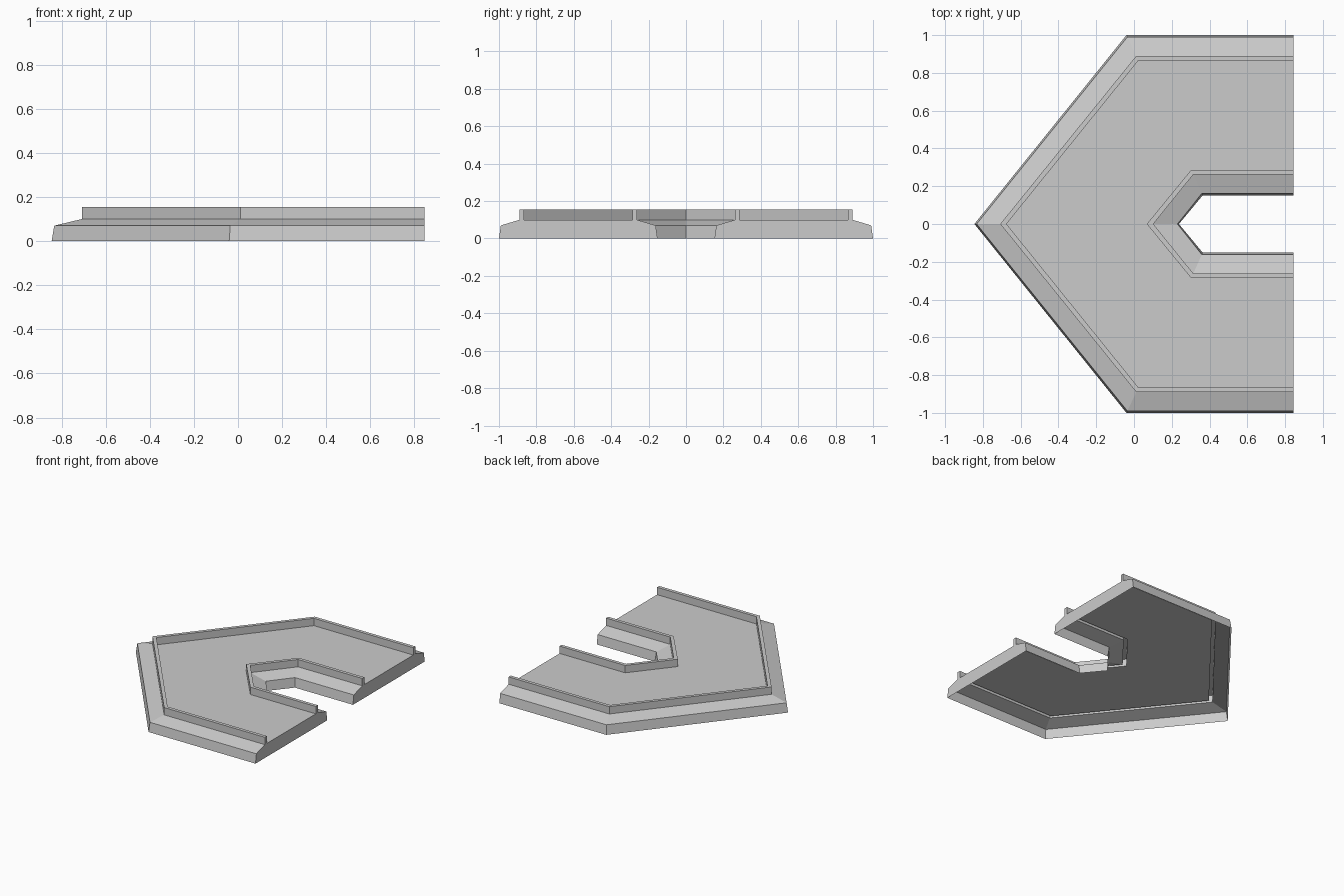
import bpy, bmesh

if "Cube" in bpy.data.objects:
    bpy.data.objects.remove(bpy.data.objects["Cube"])

END_X = 0.845

# Cross-section from outer rim to notch rim: (half width, corner x, tip x, height)
section = [
    (1.0, -0.04, -0.845, 0.0),     # outer skirt
    (0.99, -0.035, -0.833, 0.07),
    (0.89, 0.012, -0.708, 0.10),   # sloped ledge
    (0.89, 0.012, -0.708, 0.155),  # outer lip
    (0.865, 0.023, -0.675, 0.155),
    (0.865, 0.023, -0.675, 0.10),  # floor
    (0.287, 0.303, 0.068, 0.10),
    (0.287, 0.303, 0.068, 0.155),  # notch lip
    (0.262, 0.314, 0.102, 0.155),
    (0.262, 0.314, 0.102, 0.10),
    (0.162, 0.359, 0.23, 0.07),    # notch skirt
    (0.152, 0.364, 0.238, 0.0),
]

bm = bmesh.new()
rows = []
for w, corner, tip, z in section:
    path = [(END_X, -w), (corner, -w), (tip, 0), (corner, w), (END_X, w)]
    rows.append([bm.verts.new((x, y, z)) for x, y in path])

# Skin between neighbouring rows; the underside stays open
for a, b in zip(rows, rows[1:]):
    for i in range(4):
        bm.faces.new((a[i], a[i + 1], b[i + 1], b[i]))

# Flat end caps of the two arms
bm.faces.new([r[0] for r in rows])
bm.faces.new([r[4] for r in reversed(rows)])

bmesh.ops.recalc_face_normals(bm, faces=bm.faces)
# Make sure the floor faces up
bm.normal_update()
floor = max(bm.faces, key=lambda f: f.calc_area() * abs(f.normal.z))
if floor.normal.z < 0:
    bmesh.ops.reverse_faces(bm, faces=bm.faces)

mesh = bpy.data.meshes.new("notched_platform")
bm.to_mesh(mesh)
bm.free()
bpy.context.collection.objects.link(bpy.data.objects.new("notched_platform", mesh))
